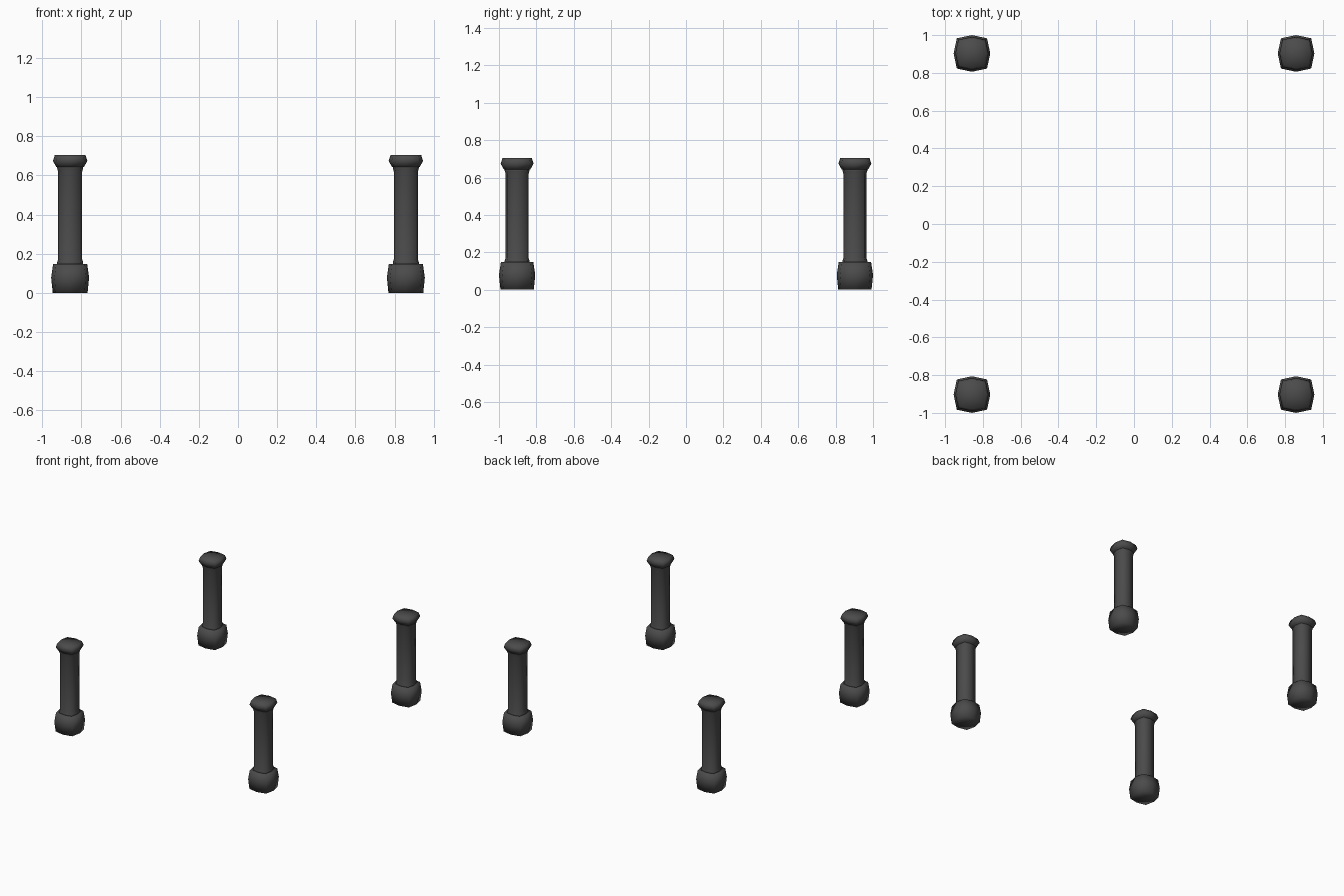
import bpy, bmesh

if "Cube" in bpy.data.objects:
    bpy.data.objects.remove(bpy.data.objects["Cube"])

rubber = bpy.data.materials.new("dark grey")
rubber.diffuse_color = (0.07, 0.07, 0.07, 1)
rubber.use_nodes = True
rubber.node_tree.nodes["Principled BSDF"].inputs["Base Color"].default_value = rubber.diffuse_color


def bulged_square(bm, r, z):
    """Ring of eight points: a square with its sides pushed outward."""
    c = r * 0.825
    pts = [(r, 0), (c, c), (0, r), (-c, c), (-r, 0), (-c, -c), (0, -r), (c, -c)]
    return [bm.verts.new((x, y, z)) for x, y in pts]


def stack(name, profile, x, y):
    """Closed solid lofted through (half width, height) pairs."""
    bm = bmesh.new()
    rings = [bulged_square(bm, r, z) for r, z in profile]
    for a, b in zip(rings, rings[1:]):
        for i in range(8):
            j = (i + 1) % 8
            bm.faces.new((a[i], a[j], b[j], b[i]))
    # end faces fanned from a middle point
    for ring, z in ((rings[0][::-1], profile[0][1]), (rings[-1], profile[-1][1])):
        mid = bm.verts.new((0, 0, z))
        for i in range(8):
            bm.faces.new((ring[i], ring[(i + 1) % 8], mid))
    bmesh.ops.recalc_face_normals(bm, faces=bm.faces)
    for f in bm.faces:
        f.smooth = True
    me = bpy.data.meshes.new(name)
    bm.to_mesh(me)
    bm.free()
    me.materials.append(rubber)
    ob = bpy.data.objects.new(name, me)
    ob.location = (x, y, 0)
    bpy.context.collection.objects.link(ob)


# profiles of the three parts of a post
foot = [(0.089, 0), (0.097, 0.078), (0.087, 0.147)]
shaft = [(0.068, 0.14), (0.066, 0.157), (0.061, 0.172),
         (0.061, 0.618), (0.066, 0.635), (0.068, 0.648)]
cap = [(0.070, 0.642), (0.088, 0.674), (0.078, 0.705)]

# four posts at the corners
for side, sx in (("left", -1), ("right", 1)):
    for end, sy in (("front", -1), ("back", 1)):
        for part, prof in (("foot", foot), ("shaft", shaft), ("cap", cap)):
            stack(f"{end}_{side}_{part}", prof, sx * 0.858, sy * 0.903)
